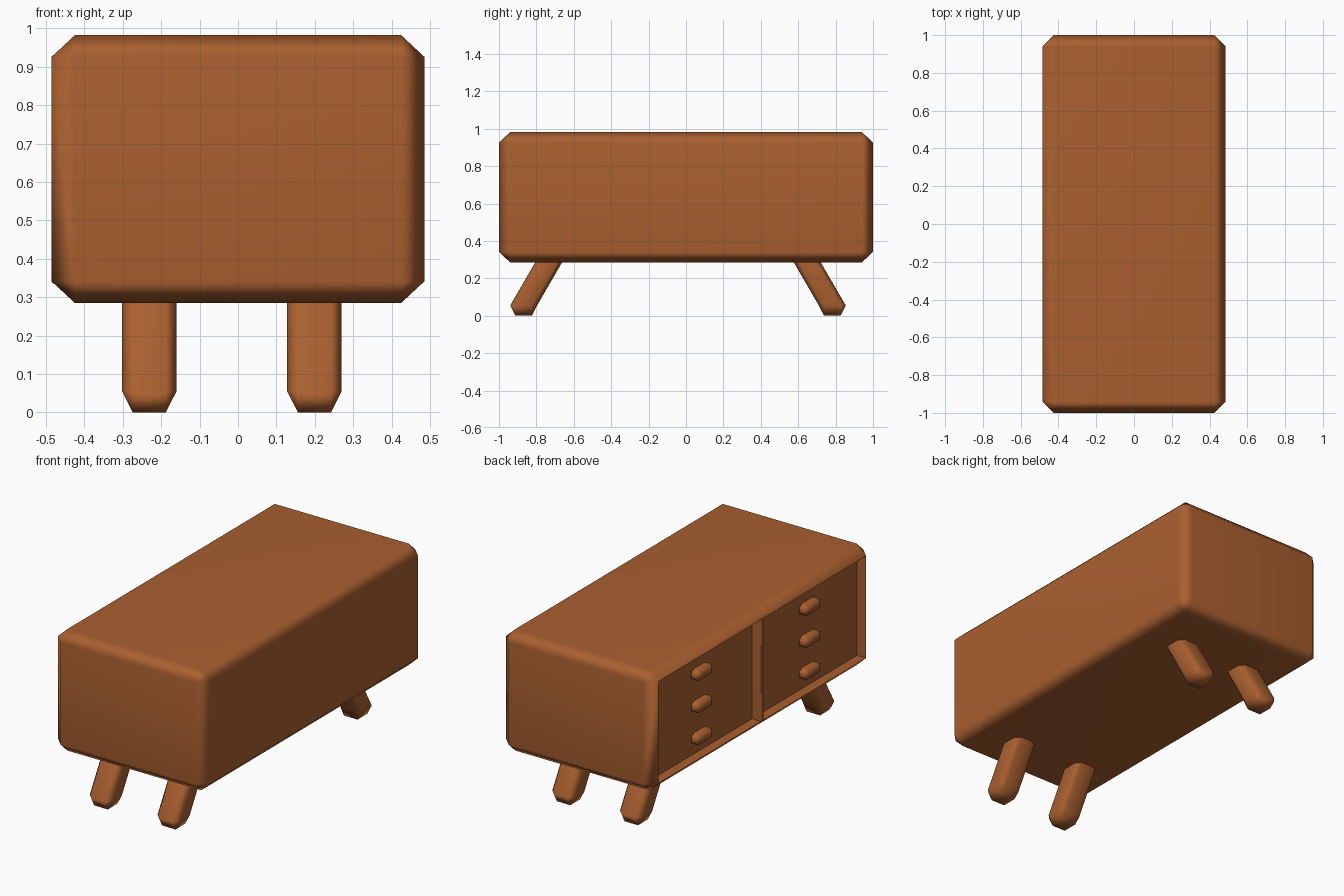
import bpy, bmesh, math
from mathutils import Vector

if "Cube" in bpy.data.objects:
    bpy.data.objects.remove(bpy.data.objects["Cube"])

wood = bpy.data.materials.new("warm brown wood")
wood.diffuse_color = (0.40, 0.115, 0.029, 1)
wood.use_nodes = True
wood.node_tree.nodes["Principled BSDF"].inputs["Base Color"].default_value = wood.diffuse_color


def chamfer_box(lo, hi, c):
    """Box from lo to hi with flat-cut edges; c is the cut size per axis."""
    bm = bmesh.new()
    for sx in (0, 1):
        for sy in (0, 1):
            for sz in (0, 1):
                s = (sx, sy, sz)
                for keep in range(3):  # this axis reaches the full size
                    p = [hi[i] if s[i] else lo[i] for i in range(3)]
                    for i in range(3):
                        if i != keep:
                            p[i] += -c[i] if s[i] else c[i]
                    bm.verts.new(p)
    bmesh.ops.convex_hull(bm, input=bm.verts[:])
    bmesh.ops.dissolve_limit(bm, angle_limit=math.radians(1),
                             verts=bm.verts[:], edges=bm.edges[:])
    bmesh.ops.recalc_face_normals(bm, faces=bm.faces[:])
    return bm


def finish(bm, name):
    me = bpy.data.meshes.new(name)
    bm.to_mesh(me)
    bm.free()
    me.materials.append(wood)
    ob = bpy.data.objects.new(name, me)
    bpy.context.collection.objects.link(ob)
    bpy.ops.object.select_all(action='DESELECT')
    ob.select_set(True)
    bpy.context.view_layer.objects.active = ob
    bpy.ops.object.shade_smooth_by_angle(angle=math.radians(65))
    wn = ob.modifiers.new("even shading", 'WEIGHTED_NORMAL')
    wn.keep_sharp = True
    return ob


# Cabinet with the drawer side (-x) sunk in between the chamfers
bm = chamfer_box((-0.485, -1, 0.285), (0.485, 1, 0.982), (0.06, 0.06, 0.056))
side = min(bm.faces, key=lambda f: f.calc_center_median().x)
bmesh.ops.inset_region(bm, faces=[side], thickness=0.001, depth=0)
for v in side.verts:
    v.co.x += 0.057
finish(bm, "cabinet")

# Upright between the two drawer stacks
finish(chamfer_box((-0.485, -0.012, 0.335), (-0.41, 0.012, 0.93),
                   (0.004, 0.004, 0.004)), "divider")

# Drawer handles, three on each side of the divider
for y in (-0.49, 0.49):
    for z in (0.43, 0.614, 0.798):
        finish(chamfer_box((-0.475, y - 0.073, z - 0.033),
                           (-0.40, y + 0.073, z + 0.033),
                           (0.02, 0.025, 0.018)), "drawer_handle")

# Splayed legs: chamfered posts sheared inward above the foot
for x in (-0.231, 0.199):
    for y, lean, end in ((-0.868, 1, "front"), (0.782, -1, "back")):
        bm = chamfer_box((x - 0.071, y - 0.072, 0), (x + 0.071, y + 0.072, 0.37),
                         (0.028, 0.028, 0.055))
        for v in bm.verts:
            v.co.y += lean * 0.58 * max(0, v.co.z - 0.055)
        finish(bm, end + "_leg")
